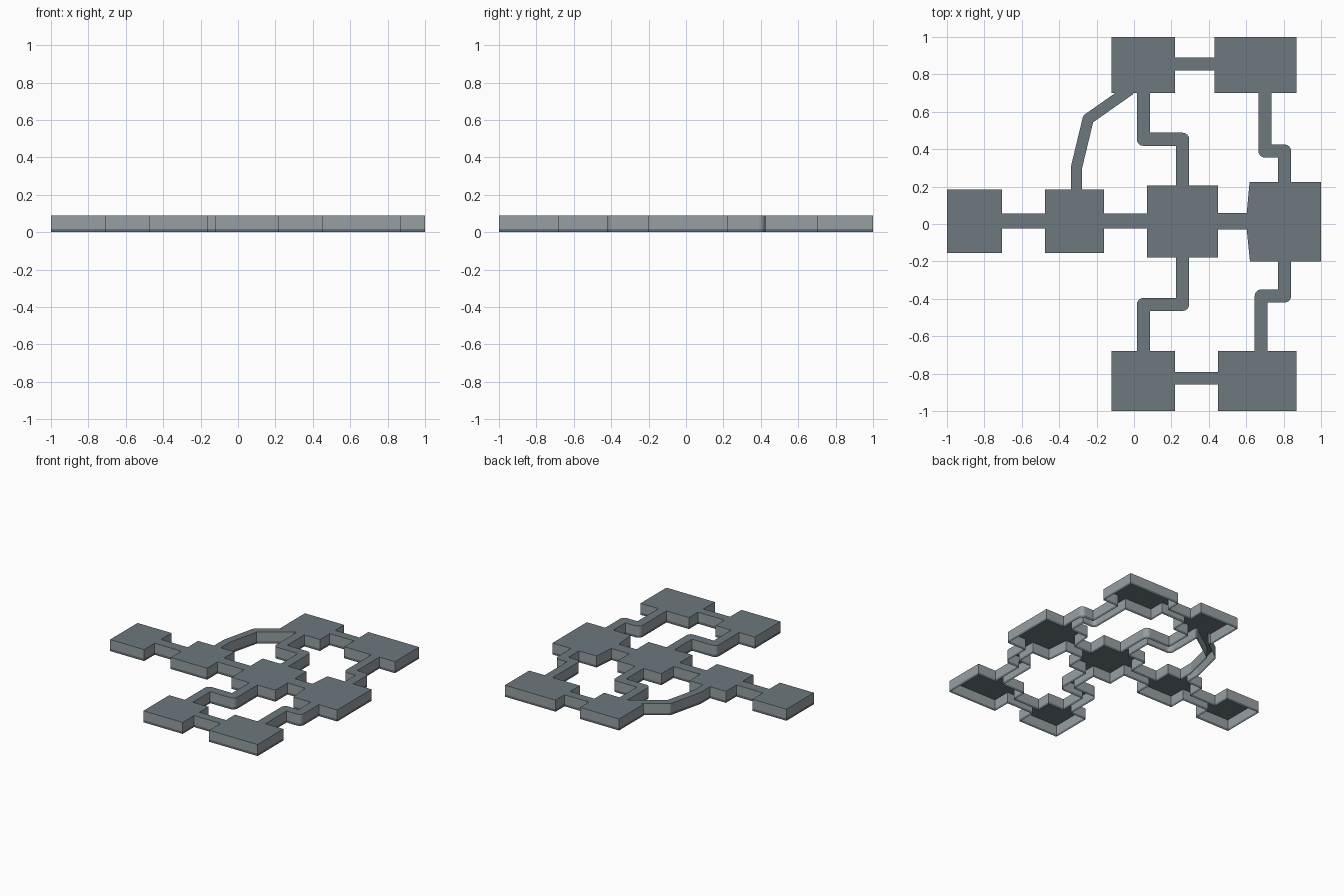
import bpy
import math
from mathutils import Vector
from mathutils.geometry import delaunay_2d_cdt

cube = bpy.data.objects.get("Cube")
if cube:
    bpy.data.objects.remove(cube, do_unlink=True)

HEIGHT = 0.09
BAND = 0.018


def material(name, colour):
    mat = bpy.data.materials.new(name)
    mat.use_nodes = True
    rgba = (*colour, 1)
    mat.diffuse_color = rgba
    mat.node_tree.nodes["Principled BSDF"].inputs["Base Color"].default_value = rgba
    return mat


slate = material("slate roof", (0.15, 0.19, 0.21))
pale = material("pale grey wall", (0.31, 0.35, 0.37))
dark = material("dark grey band", (0.13, 0.16, 0.175))

shapes = []  # counter-clockwise plan outlines


def room(x0, y0, x1, y1):
    shapes.append([(x0, y0), (x1, y0), (x1, y1), (x0, y1)])


def corridor(width, *path):
    """Straight runs joined by rounded elbows."""
    half = width / 2
    points = [Vector(p) for p in path]
    for a, b in zip(points, points[1:]):
        d = (b - a).normalized() * half
        side = Vector((-d.y, d.x))
        shapes.append([a - side, b - side, b + side, a + side])
    for p in points[1:-1]:
        turns = [math.tau * i / 16 for i in range(16)]
        shapes.append([p + Vector((math.cos(t), math.sin(t))) * half for t in turns])


# Rooms
room(-0.12, 0.70, 0.22, 1)
room(0.43, 0.70, 0.87, 1)
room(-1, -0.155, -0.705, 0.185)
room(-0.475, -0.155, -0.16, 0.185)
room(0.07, -0.18, 0.45, 0.205)
room(-0.12, -1, 0.22, -0.68)
room(0.45, -1, 0.87, -0.68)
shapes.append([(0.62, -0.2), (1, -0.2), (1, 0.225), (0.618, 0.225),
               (0.603, 0.06), (0.603, -0.03)])

# Straight corridors
corridor(0.068, (0.2, 0.855), (0.45, 0.855))
corridor(0.068, (0.2, -0.825), (0.47, -0.825))
corridor(0.08, (-0.73, 0.015), (-0.45, 0.015))
corridor(0.08, (-0.18, 0.015), (0.09, 0.015))
corridor(0.09, (0.43, 0.015), (0.64, 0.015))

# Cranked corridors
corridor(0.07, (0.05, 0.73), (0.05, 0.453), (0.26, 0.453), (0.26, 0.18))
corridor(0.07, (0.70, 0.73), (0.70, 0.39), (0.805, 0.39), (0.805, 0.2))
corridor(0.07, (0.26, -0.16), (0.26, -0.43), (0.05, -0.43), (0.05, -0.7))
corridor(0.07, (0.805, -0.18), (0.805, -0.385), (0.68, -0.385), (0.68, -0.7))

# Bent side corridor
corridor(0.06, (-0.308, 0.16), (-0.308, 0.3), (-0.245, 0.562), (-0.02, 0.72))

# Merge the overlapping plan outlines
plan, loops = [], []
for shape in shapes:
    start = len(plan)
    plan += [Vector(p) for p in shape]
    loops.append(list(range(start, len(plan))))
verts, _, faces, _, _, sources = delaunay_2d_cdt(plan, [], loops, 1, 1e-5)

triangles = []
for face, source in zip(faces, sources):
    if source:
        a, b, c = (verts[i] for i in face)
        ccw = (b - a).cross(c - a) > 0
        triangles.append(list(face) if ccw else list(reversed(face)))

directed = {(t[i], t[(i + 1) % 3]) for t in triangles for i in range(3)}
outline = [(a, b) for a, b in directed if (b, a) not in directed]


def add_object(name, points, polygons, mat):
    mesh = bpy.data.meshes.new(name)
    mesh.from_pydata(points, [], polygons)
    mesh.materials.append(mat)
    mesh.update()
    obj = bpy.data.objects.new(name, mesh)
    bpy.context.collection.objects.link(obj)


def ribbon(name, low, high, mat):
    """Vertical strip following the merged outline, facing outward."""
    n = len(verts)
    points = [(v.x, v.y, z) for z in (low, high) for v in verts]
    quads = [(a, b, b + n, a + n) for a, b in outline]
    add_object(name, points, quads, mat)


# Flat roof, walls and base band, open underneath
add_object("roof", [(v.x, v.y, HEIGHT) for v in verts], triangles, slate)
ribbon("outer_walls", BAND, HEIGHT, pale)
ribbon("base_band", 0, BAND, dark)
